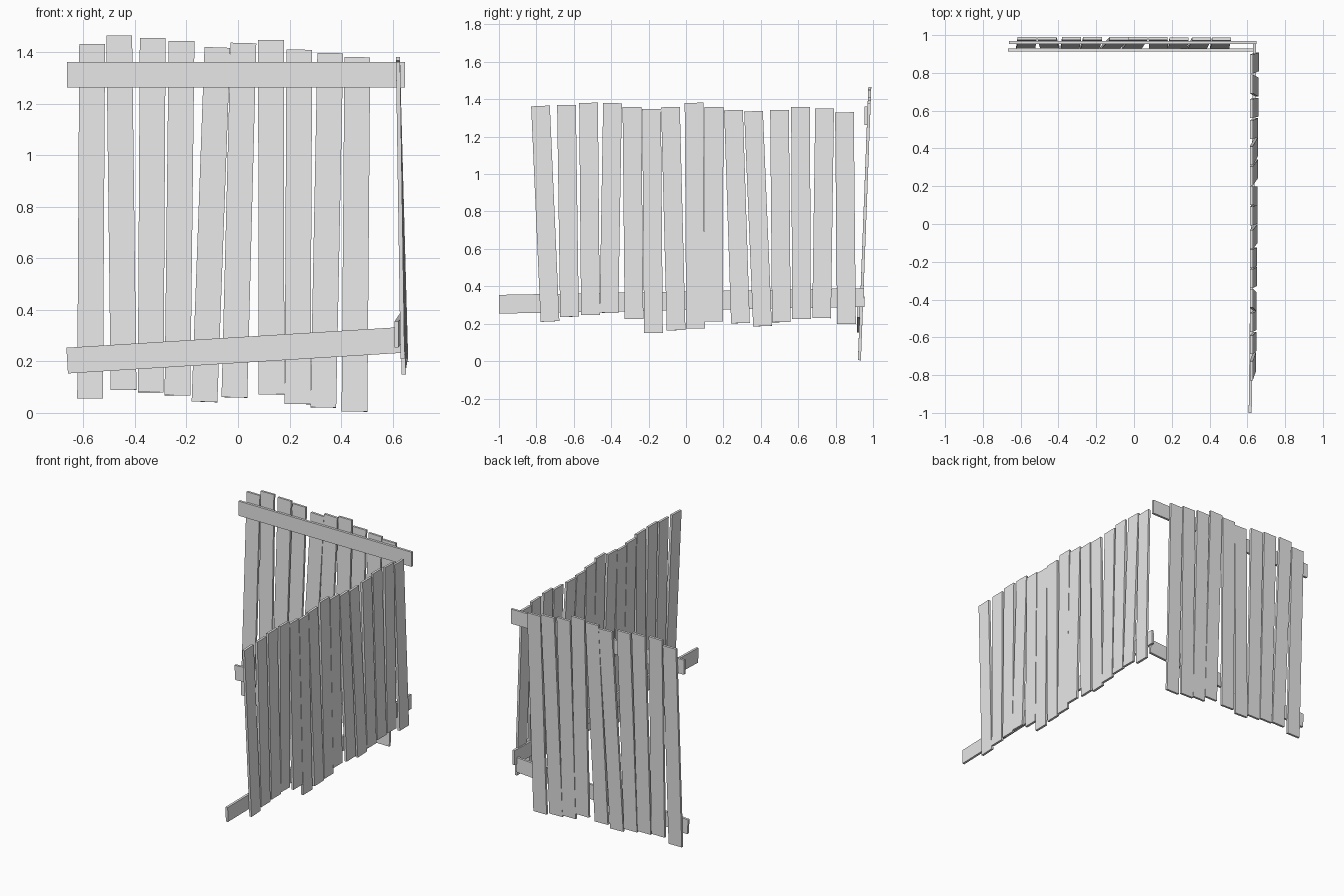
import bpy
from mathutils import Matrix, Vector

cube = bpy.data.objects.get("Cube")
if cube:
    bpy.data.objects.remove(cube, do_unlink=True)

# Single weathered grey for all boards
grey = bpy.data.materials.new("plain_grey")
grey.use_nodes = True
grey.diffuse_color = (0.8, 0.8, 0.8, 1)
grey.node_tree.nodes["Principled BSDF"].inputs["Base Color"].default_value = (0.8, 0.8, 0.8, 1)

WIDTH = 0.1
THICKNESS = 0.016


def board(name, start, end, facing):
    """Flat rectangular board running from start to end, broad side towards facing."""
    start, end = Vector(start), Vector(end)
    along = (end - start).normalized()
    across = along.cross(Vector(facing)).normalized()
    normal = across.cross(along)
    rotation = Matrix((across, normal, along)).transposed().to_4x4()
    bpy.ops.mesh.primitive_cube_add(size=1)
    obj = bpy.context.object
    obj.name = obj.data.name = name
    size = Matrix.Diagonal((WIDTH, THICKNESS, (end - start).length, 1))
    obj.data.transform(rotation @ size)
    obj.location = (start + end) / 2
    obj.data.materials.append(grey)
    return obj


# Back panel planks: bottom x, top x, bottom z
BACK_LENGTH = 1.375
back_planks = [
    (-.574, -.566, .056), (-.444, -.461, .089), (-.339, -.331, .08),
    (-.235, -.219, .068), (-.13, -.08, .043), (-.014, .021, .06),
    (.13, .128, .072), (.231, .238, .034), (.331, .358, .021),
    (.452, .463, .005),
]


def back_lean(z):
    return 0.927 + 0.038 * z


for i, (low, high, z) in enumerate(back_planks, 1):
    top = z + BACK_LENGTH
    board(f"back_plank_{i}", (low, back_lean(z), z), (high, back_lean(top), top), (0, 1, 0))

# Back panel rails, on the inner side of the planks
board("back_top_rail", (-.663, .962, 1.312), (.648, .962, 1.312), (0, 1, 0))
board("back_bottom_rail", (-.663, .921, .203), (.636, .921, .283), (0, 1, 0))

# Side panel planks: bottom y, top y, bottom z, top z
side_planks = [
    (-.727, -.778, .212, 1.364), (-.623, -.639, .237, 1.369),
    (-.511, -.521, .247, 1.381), (-.412, -.393, .258, 1.379),
    (-.278, -.289, .225, 1.358), (-.174, -.184, .15, 1.347),
    (-.053, -.083, .165, 1.358), (.051, .043, .175, 1.381),
    (.147, .15, .212, 1.358), (.291, .254, .203, 1.342),
    (.409, .361, .187, 1.336), (.51, .5, .208, 1.342),
    (.618, .612, .225, 1.358), (.725, .741, .23, 1.35),
    (.858, .847, .198, 1.33),
]
for i, (low, high, z, top) in enumerate(side_planks, 1):
    foot = 0.645 + 0.009 * low
    board(f"side_plank_{i}", (foot, low, z), (.621, high, top), (1, 0, 0))

# Side panel rail, running past the front end of the planks
board("side_rail", (.615, -1, .304), (.639, .953, .34), (1, 0, 0))
